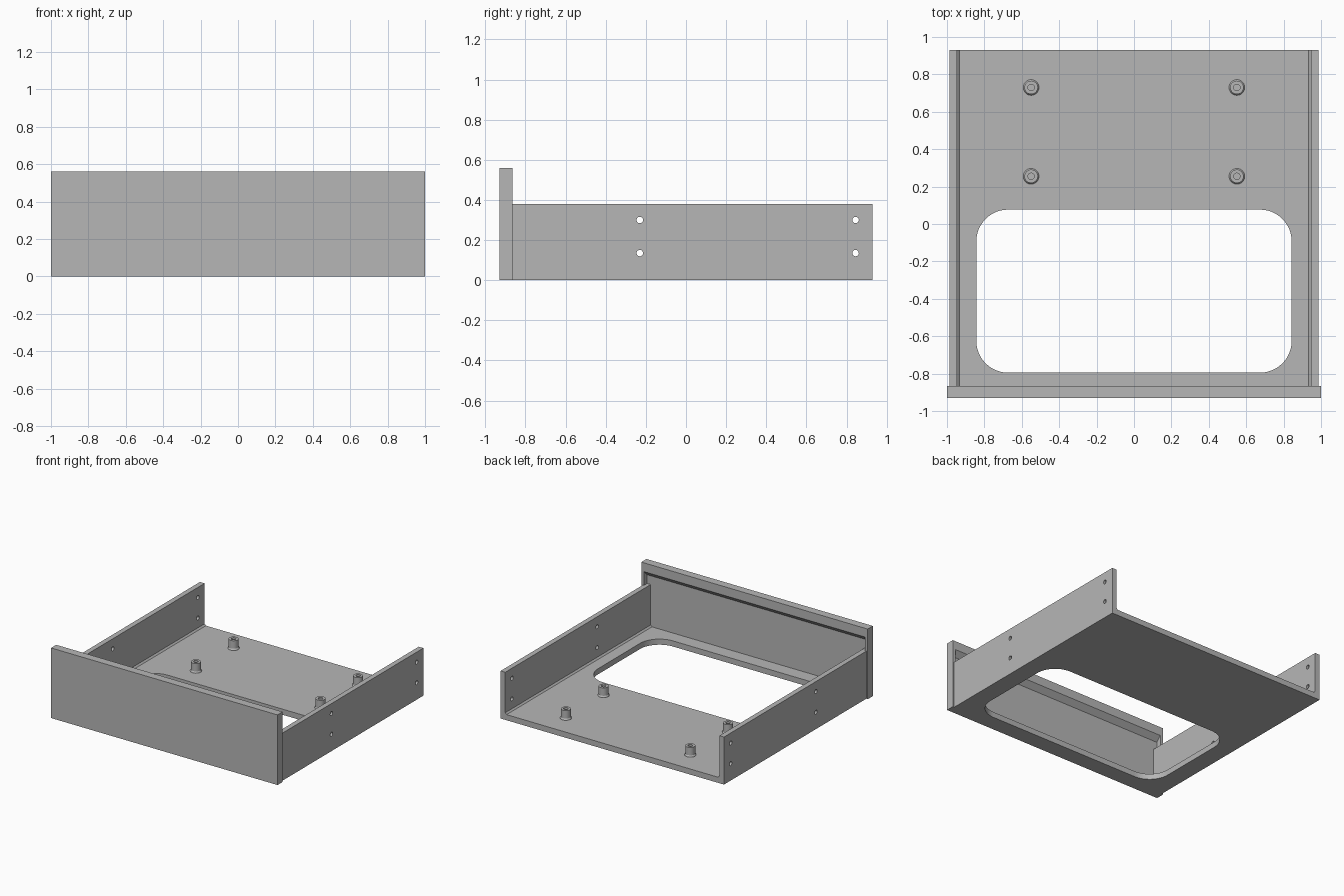
import bpy, bmesh, math
from mathutils import Vector

if "Cube" in bpy.data.objects:
    bpy.data.objects.remove(bpy.data.objects["Cube"])

grey = bpy.data.materials.new("light grey")
grey.diffuse_color = (0.47, 0.47, 0.47, 1)
grey.use_nodes = True
grey.node_tree.nodes["Principled BSDF"].inputs["Base Color"].default_value = grey.diffuse_color


def prism(name, pts, vec):
    """Extrude a closed 3D outline along a vector."""
    bm = bmesh.new()
    face = bm.faces.new([bm.verts.new(p) for p in pts])
    new = bmesh.ops.extrude_face_region(bm, geom=[face])["geom"]
    bmesh.ops.translate(bm, vec=Vector(vec),
                        verts=[g for g in new if isinstance(g, bmesh.types.BMVert)])
    bmesh.ops.recalc_face_normals(bm, faces=bm.faces)
    me = bpy.data.meshes.new(name)
    bm.to_mesh(me)
    bm.free()
    me.materials.append(grey)
    ob = bpy.data.objects.new(name, me)
    bpy.context.collection.objects.link(ob)
    return ob


def cut(ob, cutter):
    """Subtract a cutter, then remove it."""
    bpy.context.view_layer.objects.active = ob
    mod = ob.modifiers.new("cut", 'BOOLEAN')
    mod.operation, mod.solver, mod.object = 'DIFFERENCE', 'EXACT', cutter
    bpy.ops.object.modifier_apply(modifier=mod.name)
    bpy.data.objects.remove(cutter)


def smooth(ob):
    bpy.ops.object.select_all(action='DESELECT')
    ob.select_set(True)
    bpy.context.view_layer.objects.active = ob
    bpy.ops.object.shade_smooth_by_angle(angle=math.radians(30))


def arc(cx, cy, r, start, end, n):
    return [(cx + r * math.cos(math.radians(start + (end - start) * i / n)),
             cy + r * math.sin(math.radians(start + (end - start) * i / n)))
            for i in range(n + 1)]


FRONT, JOINT, POCKET, BACK = -0.93, -0.865, -0.905, 0.93
OUT, INN, FLOOR, WALL, TOP = 0.987, 0.946, 0.045, 0.38, 0.56

# Tray: U-shaped section with small chamfers where walls meet floor
half = [(OUT, 0), (OUT, WALL), (INN, WALL), (INN, FLOOR + 0.012), (INN - 0.012, FLOOR)]
section = half + [(-x, z) for x, z in reversed(half)]
tray = prism("tray", [(x, POCKET, z) for x, z in section], (0, BACK - POCKET, 0))

# Rounded opening in the floor
R, X, Y0, Y1 = 0.17, 0.843, -0.795, 0.077
outline = (arc(X - R, Y1 - R, R, 0, 90, 12) + arc(R - X, Y1 - R, R, 90, 180, 12)
           + arc(R - X, Y0 + R, R, 180, 270, 12) + arc(X - R, Y0 + R, R, 270, 360, 12))
cut(tray, prism("opening_cutter", [(x, y, -0.1) for x, y in outline], (0, 0, 0.25)))

# Screw holes through both side walls
for y in (-0.23, 0.845):
    for z in (0.135, 0.30):
        ring = arc(y, z, 0.016, 0, 360, 24)[:-1]
        cut(tray, prism("hole_cutter", [(-1.2, a, b) for a, b in ring], (2.4, 0, 0)))
smooth(tray)

# Front panel with a pocket in its back, sloped at the top
panel = prism("front_panel", [(-1, FRONT, 0), (1, FRONT, 0), (1, FRONT, TOP), (-1, FRONT, TOP)],
              (0, JOINT - FRONT, 0))
pocket = [(POCKET, 0.03), (POCKET, 0.45), (JOINT, 0.49), (JOINT + 0.05, 0.54), (JOINT + 0.05, 0.03)]
cut(panel, prism("pocket_cutter", [(-0.977, y, z) for y, z in pocket], (1.954, 0, 0)))


# Standoffs: lathed posts with a flared foot and a blind hole
def standoff(x, y):
    profile = [(0.042, FLOOR - 0.005), (0.042, FLOOR + 0.003), (0.036, FLOOR + 0.012),
               (0.036, FLOOR + 0.075), (0.017, FLOOR + 0.075), (0.017, FLOOR + 0.002)]
    n = 32
    bm = bmesh.new()
    rings = [[bm.verts.new((x + r * math.cos(math.tau * i / n), y + r * math.sin(math.tau * i / n), z))
              for i in range(n)] for r, z in profile]
    for a, b in zip(rings, rings[1:]):
        for i in range(n):
            j = (i + 1) % n
            bm.faces.new((a[i], a[j], b[j], b[i]))
    bm.faces.new(rings[-1])
    bm.faces.new(rings[0][::-1])
    bmesh.ops.recalc_face_normals(bm, faces=bm.faces)
    me = bpy.data.meshes.new("standoff")
    bm.to_mesh(me)
    bm.free()
    me.materials.append(grey)
    ob = bpy.data.objects.new("standoff", me)
    bpy.context.collection.objects.link(ob)
    smooth(ob)


for x in (-0.55, 0.55):
    for y in (0.255, 0.73):
        standoff(x, y)
